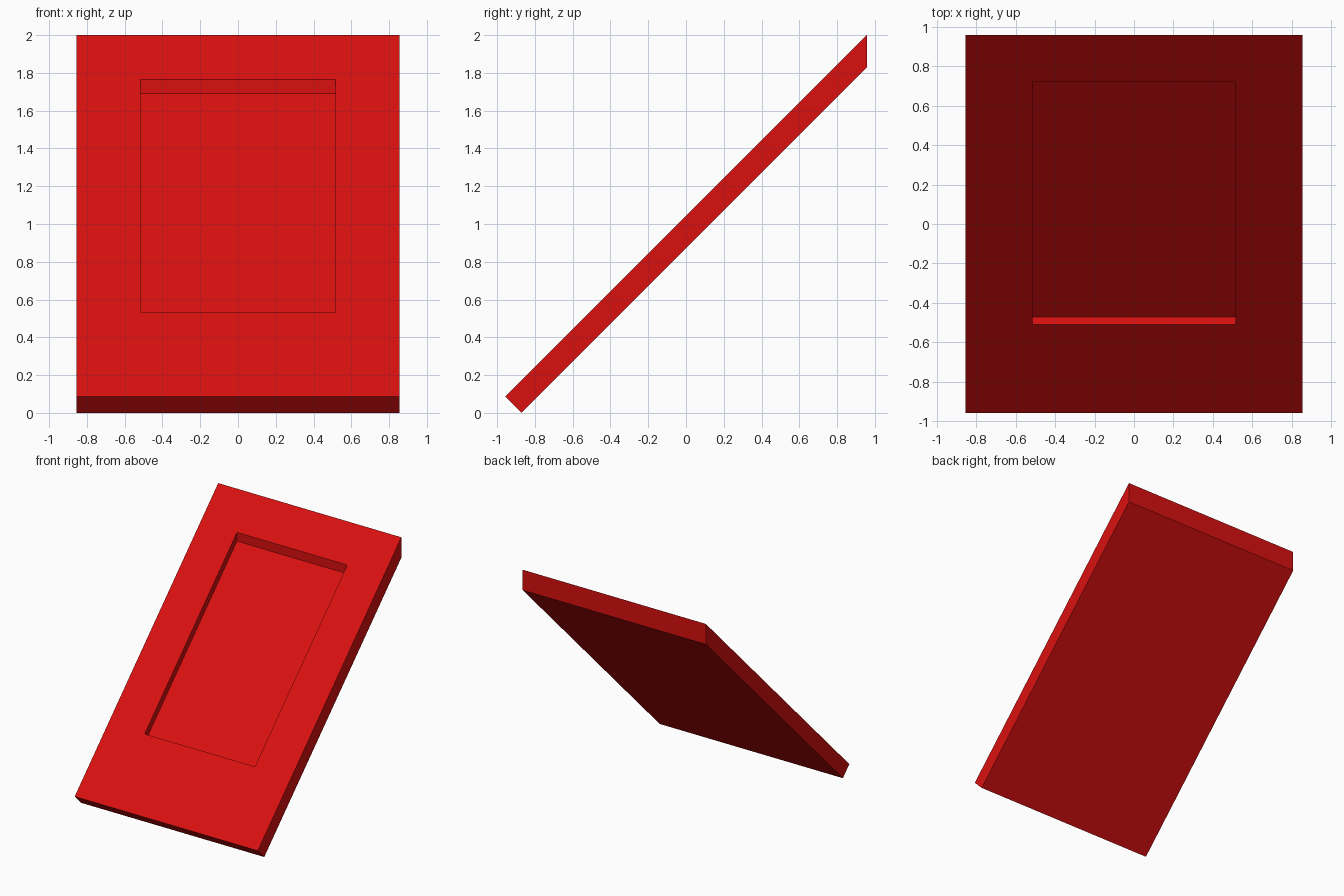
import bpy
import bmesh

if "Cube" in bpy.data.objects:
    bpy.data.objects.remove(bpy.data.objects["Cube"])

# Single glossy red colour
red = bpy.data.materials.new("red")
red.use_nodes = True
colour = (0.7, 0.005, 0.005, 1)
red.diffuse_color = colour
red.node_tree.nodes["Principled BSDF"].inputs["Base Color"].default_value = colour


def prism(name, profile, half_width):
    """Extrude a (y, z) side profile symmetrically along x."""
    bm = bmesh.new()
    face = bm.faces.new([bm.verts.new((-half_width, y, z)) for y, z in profile])
    side = bmesh.ops.extrude_face_region(bm, geom=[face])["geom"]
    verts = [v for v in side if isinstance(v, bmesh.types.BMVert)]
    bmesh.ops.translate(bm, verts=verts, vec=(2 * half_width, 0, 0))
    bmesh.ops.recalc_face_normals(bm, faces=bm.faces)
    mesh = bpy.data.meshes.new(name)
    bm.to_mesh(mesh)
    bm.free()
    mesh.materials.append(red)
    obj = bpy.data.objects.new(name, mesh)
    bpy.context.collection.objects.link(obj)
    return obj


# Sloping slab: square-cut lower end, upright upper end
half_depth, lip = 0.957, 0.086
panel = prism("sloped_panel", [
    (-half_depth, lip), (-half_depth + lip, 0),
    (half_depth, 2 - 2 * lip), (half_depth, 2)], 0.855)

# Shallow recess: square lower wall, upright upper wall
low, high, drop = -0.509, 0.722, 0.037
rise = 2 - half_depth
cutter = prism("recess_cutter", [
    (low - drop, low + rise + drop), (low + drop, low + rise - drop),
    (high, high + rise - 2 * drop), (high, high + rise + 2 * drop)], 0.515)
cutter.hide_render = True

cut = panel.modifiers.new("recess", "BOOLEAN")
cut.operation = "DIFFERENCE"
cut.solver = "EXACT"
cut.object = cutter
bpy.context.view_layer.objects.active = panel
bpy.ops.object.modifier_apply(modifier=cut.name)
bpy.data.objects.remove(cutter)
